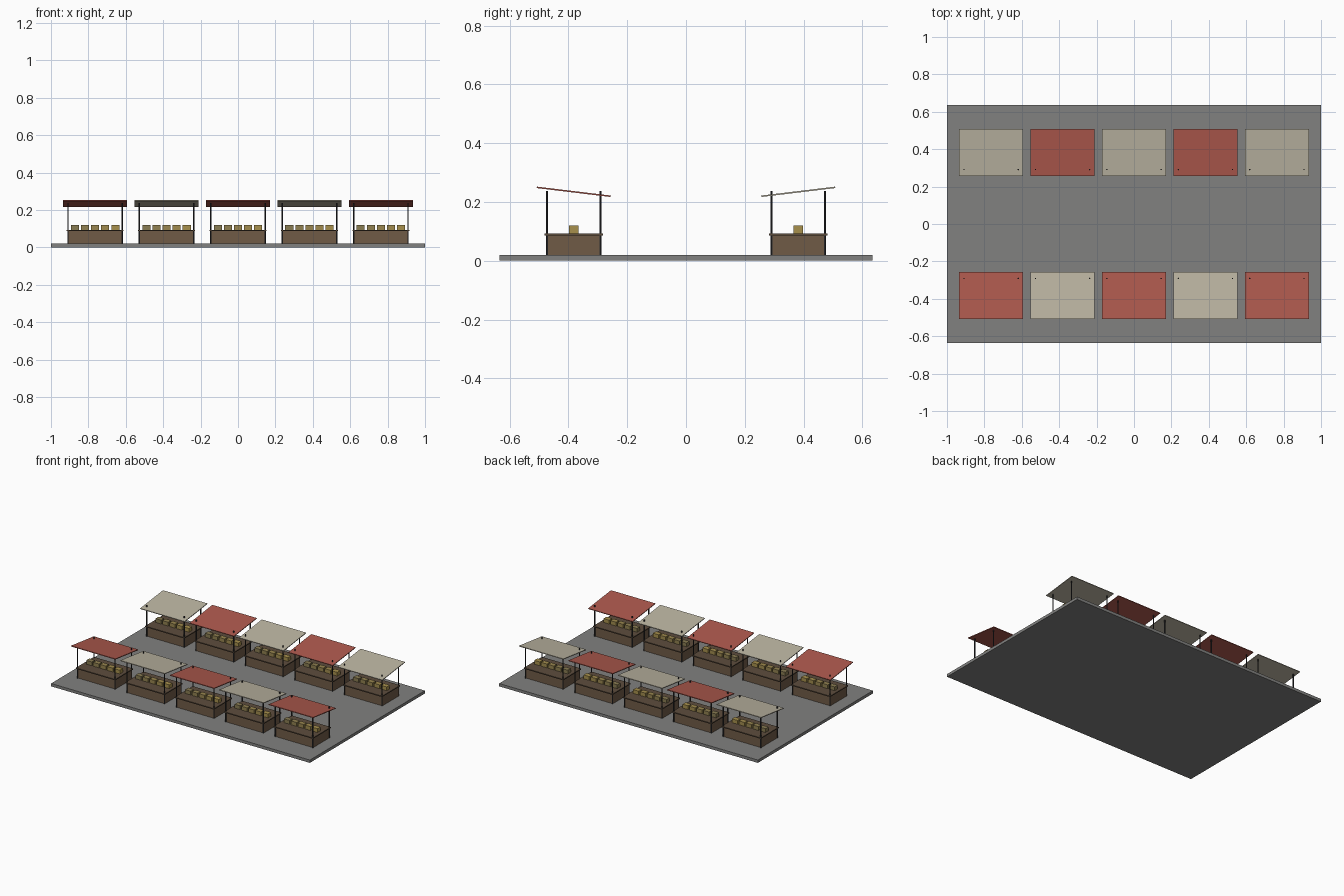
import bpy, math

if "Cube" in bpy.data.objects:
    bpy.data.objects.remove(bpy.data.objects["Cube"])


def mat(name, r, g, b):
    m = bpy.data.materials.new(name)
    m.diffuse_color = (r, g, b, 1)
    m.use_nodes = True
    m.node_tree.nodes["Principled BSDF"].inputs["Base Color"].default_value = m.diffuse_color
    return m


PAVING = mat("paving", 0.22, 0.22, 0.215)
WOOD = mat("wood", 0.16, 0.105, 0.062)
DARK_WOOD = mat("dark_wood", 0.11, 0.075, 0.048)
METAL = mat("dark_metal", 0.03, 0.03, 0.033)
RED = mat("red_cloth", 0.42, 0.10, 0.075)
CREAM = mat("cream_cloth", 0.50, 0.46, 0.36)
GOODS = [mat(f"goods_{i}", 0.25 + 0.035 * i, 0.20 + 0.02 * i, 0.085 - 0.003 * i)
         for i in range(5)]


def box(name, loc, size, material, tilt=0):
    bpy.ops.mesh.primitive_cube_add(size=1, location=loc)
    o = bpy.context.object
    o.name = name
    o.scale = size
    bpy.ops.object.transform_apply(location=False, rotation=False, scale=True)
    o.rotation_euler.x = tilt
    o.data.materials.append(material)
    return o


def post(name, loc, height):
    bpy.ops.mesh.primitive_cylinder_add(vertices=8, radius=0.0038, depth=height, location=loc)
    o = bpy.context.object
    o.name = name
    o.data.materials.append(METAL)


def stall(tag, x, side, cloth):
    y = side * 0.382
    # counter and its overhanging top
    box(f"counter_{tag}", (x, y, 0.053), (0.293, 0.178, 0.067), WOOD)
    box(f"counter_top_{tag}", (x, y, 0.090), (0.304, 0.199, 0.007), DARK_WOOD)
    # four corner posts
    for i, sx in enumerate((-1, 1)):
        for j, sy in enumerate((-1, 1)):
            post(f"post_{tag}_{i}{j}", (x + sx * 0.145, y + sy * 0.091, 0.129), 0.218)
    # canopy, low edge facing the aisle
    box(f"canopy_{tag}", (x, y, 0.2345), (0.343, 0.2535, 0.005), cloth, side * 0.12)
    # row of goods boxes
    for i in range(5):
        box(f"goods_box_{tag}_{i}", (x + (i - 2) * 0.054, y, 0.1065),
            (0.043, 0.034, 0.027), GOODS[i])


# ground slab
box("market_floor", (0, 0, 0.01), (2, 1.27, 0.02), PAVING)

# two facing rows with alternating canopies
for row, side in enumerate((-1, 1)):
    for k in range(5):
        stall(f"{row}_{k}", (k - 2) * 0.382, side, RED if (k + row) % 2 == 0 else CREAM)
